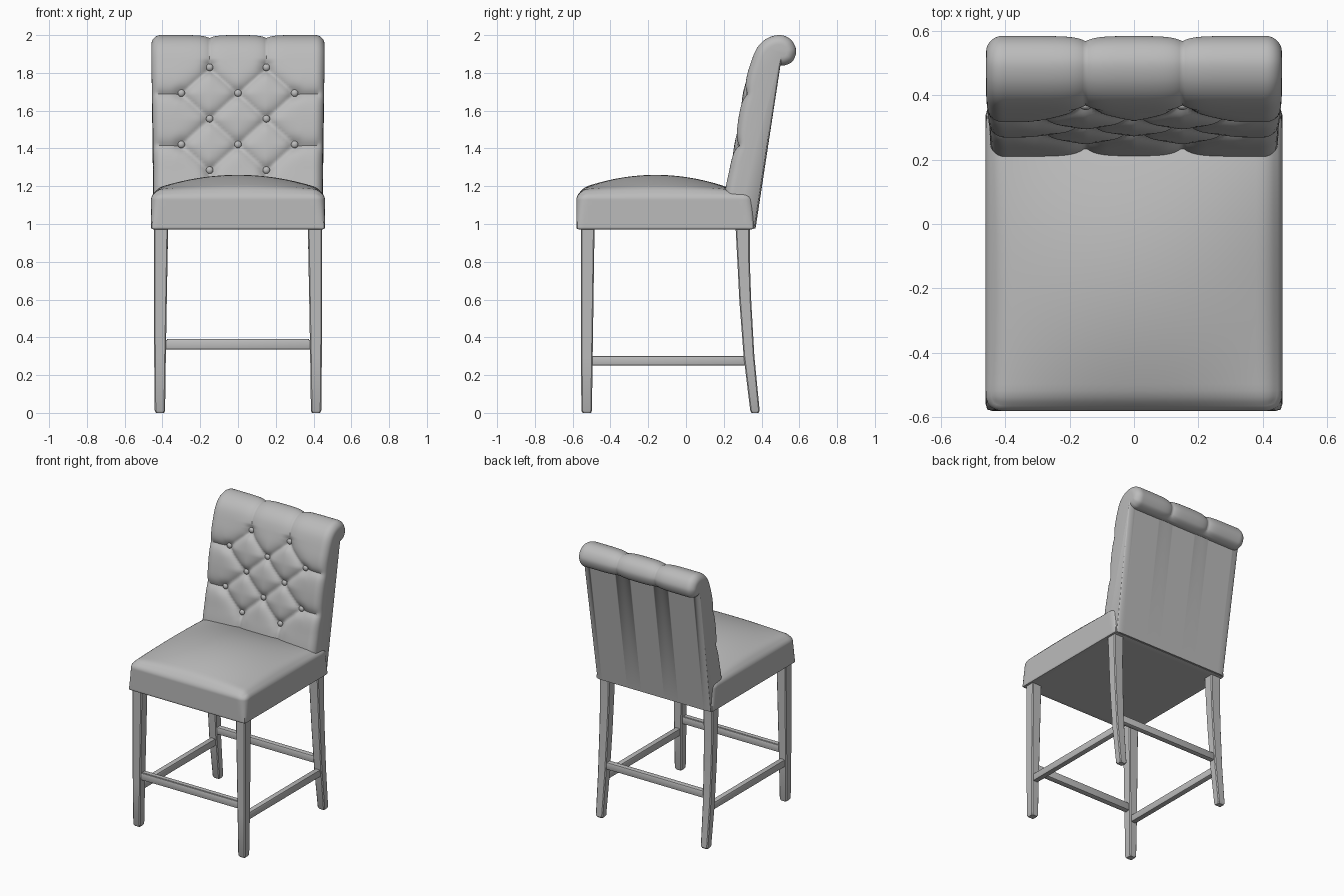
import bpy, bmesh, math
from mathutils import Vector

if "Cube" in bpy.data.objects:
    bpy.data.objects.remove(bpy.data.objects["Cube"], do_unlink=True)

grey = bpy.data.materials.new("plain_grey")
grey.use_nodes = True
GREY = (0.5, 0.5, 0.5, 1)
grey.diffuse_color = GREY
grey.node_tree.nodes["Principled BSDF"].inputs["Base Color"].default_value = GREY


def finish(name, bm, angle=40):
    """Turn a bmesh into a named, smooth-shaded object."""
    bmesh.ops.recalc_face_normals(bm, faces=bm.faces[:])
    mesh = bpy.data.meshes.new(name)
    bm.to_mesh(mesh)
    bm.free()
    mesh.materials.append(grey)
    ob = bpy.data.objects.new(name, mesh)
    bpy.context.scene.collection.objects.link(ob)
    bpy.ops.object.select_all(action='DESELECT')
    ob.select_set(True)
    bpy.context.view_layer.objects.active = ob
    bpy.ops.object.shade_smooth_by_angle(angle=math.radians(angle))
    return ob


def loft(bm, rings):
    """Skin a list of closed rings and cap both ends."""
    loops = [[bm.verts.new(p) for p in ring] for ring in rings]
    n = len(loops[0])
    for a, b in zip(loops, loops[1:]):
        for i in range(n):
            j = (i + 1) % n
            bm.faces.new((a[i], a[j], b[j], b[i]))
    bm.faces.new(loops[0])
    bm.faces.new(loops[-1])


def bar(name, lo, hi, bevel=0.008):
    """Box between two corners with softened edges."""
    bm = bmesh.new()
    bmesh.ops.create_cube(bm, size=1)
    for v in bm.verts:
        v.co = [l + (c + 0.5) * (h - l) for l, h, c in zip(lo, hi, v.co)]
    bmesh.ops.bevel(bm, geom=bm.edges[:], offset=bevel, segments=2,
                    profile=0.5, affect='EDGES')
    return finish(name, bm)


# Seat cushion: rounded box with a domed top
def build_seat():
    lo, hi = Vector((-0.46, -0.58, 0.97)), Vector((0.46, 0.36, 1.18))
    bm = bmesh.new()
    bmesh.ops.create_cube(bm, size=1)
    bmesh.ops.subdivide_edges(bm, edges=bm.edges[:], cuts=44, use_grid_fill=True)
    for v in bm.verts:
        p = Vector([l + (c + 0.5) * (h - l) for l, h, c in zip(lo, hi, v.co)])
        t = (p.z - lo.z) / (hi.z - lo.z)
        r = 0.012 + 0.05 * t
        q = Vector([min(max(c, l + r), h - r) for c, l, h in zip(p, lo, hi)])
        p = q + (p - q).normalized() * r
        dome = max(0, 1 - (p.x / 0.46) ** 2) * max(0, 1 - ((p.y + 0.16) / 0.42) ** 2)
        p.z += 0.08 * dome * t
        v.co = p
    finish("seat", bm)


build_seat()

# Tufting layout: staggered buttons, diagonal folds and edge folds
DX, DZ, Z0 = 0.15, 0.136, 1.285
buttons = []
for row in range(5):
    for x in ((-DX, DX) if row % 2 == 0 else (-2 * DX, 0, 2 * DX)):
        buttons.append((x, Z0 + row * DZ))
folds = []
for i, a in enumerate(buttons):
    for b in buttons[i + 1:]:
        if abs(abs(a[0] - b[0]) - DX) < 0.01 and abs(abs(a[1] - b[1]) - DZ) < 0.01:
            folds.append((a, b))
for x, z in buttons:
    if abs(x) > 0.2:
        folds.append(((x, z), (math.copysign(0.42, x), z)))
for x in (-DX, DX):
    folds.append(((x, Z0 + 4 * DZ), (x, 2.28)))
    folds.append(((x, Z0), (x, 1.17)))
folds = [(Vector(a), Vector(b)) for a, b in folds]


def tuft(x, v):
    """Depth of the upholstery below its outer envelope."""
    p, near = Vector((x, v)), 1.0
    for a, b in folds:
        d = b - a
        t = min(max((p - a).dot(d) / d.length_squared, 0), 1)
        near = min(near, (p - a - d * t).length)
    pit = min((p - Vector(b)).length for b in buttons)
    shallow = 0.6 if v > 1.87 else 1
    return 0.027 * shallow * math.exp(-near / 0.03) + 0.018 * math.exp(-(pit / 0.035) ** 2)


# Backrest side profile (y, z): front face, then the rolled top
CONTROL = [Vector(p) for p in (
    (0.215, 1.0), (0.205, 1.15), (0.232, 1.3), (0.26, 1.45), (0.284, 1.6),
    (0.308, 1.73), (0.335, 1.83), (0.375, 1.93), (0.43, 1.983), (0.5, 2.0),
    (0.556, 1.975), (0.583, 1.92), (0.567, 1.865), (0.53, 1.842), (0.5, 1.84))]


def spline(pts, steps):
    out = []
    for i in range(len(pts) - 1):
        a, b, c, d = (pts[min(max(i + k, 0), len(pts) - 1)] for k in (-1, 0, 1, 2))
        for s in range(steps):
            t = s / steps
            out.append(0.5 * (2 * b + (c - a) * t + (2 * a - 5 * b + 4 * c - d) * t * t
                              + (3 * b - a - 3 * c + d) * t ** 3))
    return out + [pts[-1]]


def build_back():
    path = spline(CONTROL, 10)
    soft = len(path)
    path += [Vector((0.368, 0.975)), Vector((0.25, 0.975))]
    # surface coordinate: height on the front, arc length over the roll
    coord, run = [], 0
    for i, p in enumerate(path):
        if i <= 60:
            run = p.y
        else:
            run += (p - path[i - 1]).length
        coord.append(run)
    normals = []
    for i in range(len(path)):
        t = (path[min(i + 1, soft - 1)] - path[max(i - 1, 0)]).normalized()
        normals.append(Vector((-t.y, t.x)))
    back_dir = (path[soft] - path[soft - 1]).normalized()
    for i in (soft - 1, soft):
        normals[i] = Vector((-back_dir.y, back_dir.x))
    normals[-1] = Vector((0, -1))
    n, r = 104, 0.05
    stations = [-1 + 2 * i / n for i in range(n + 1)]
    stations = sorted(stations + [s * k for s in (-1, 1) for k in (0.991, 0.997)])
    rings = []
    for u in stations:
        d = min((1 - abs(u)) * 0.455, r)
        edge = r - math.sqrt(r * r - (r - d) ** 2)
        ring = []
        for i, p in enumerate(path):
            k = min(max((p.y - 1.3) / 0.6, 0), 1)
            half = 0.447 + 0.012 * k
            x = u * half
            if i < soft - 1:
                q = p - normals[i] * (edge + tuft(x, coord[i]))
            else:
                q = p - normals[i] * edge * 0.2
            ring.append((x, q.x, q.y))
        rings.append(ring)
    bm = bmesh.new()
    loft(bm, rings)
    finish("backrest", bm, 50)
    return path[:70]


front_path = build_back()

# Upholstery buttons
for i, (x, z) in enumerate(buttons):
    y = min(front_path, key=lambda p: abs(p.y - z)).x
    bm = bmesh.new()
    bmesh.ops.create_uvsphere(bm, u_segments=16, v_segments=10, radius=0.019)
    for v in bm.verts:
        v.co = (v.co.x + x, v.co.y * 0.7 + y + 0.032, v.co.z + z)
    finish(f"button_{i + 1}", bm)


# Legs: stations are (z, front y, back y, inner x, outer x)
FRONT_LEG = [(0, -0.547, -0.503, 0.392, 0.434), (0.012, -0.554, -0.498, 0.386, 0.441),
             (0.3, -0.556, -0.494, 0.382, 0.444), (0.99, -0.557, -0.484, 0.37, 0.445)]
BACK_LEG = [(0, 0.347, 0.384, 0.392, 0.434), (0.012, 0.34, 0.39, 0.386, 0.441),
            (0.3, 0.305, 0.362, 0.382, 0.444), (0.6, 0.282, 0.345, 0.377, 0.445),
            (0.8, 0.272, 0.338, 0.373, 0.445), (0.99, 0.262, 0.338, 0.37, 0.445)]


def leg(name, table, side):
    bm = bmesh.new()
    rings = []
    c = 0.006
    for z, y0, y1, x0, x1 in table:
        ring = [(x0 + c, y0), (x1 - c, y0), (x1, y0 + c), (x1, y1 - c),
                (x1 - c, y1), (x0 + c, y1), (x0, y1 - c), (x0, y0 + c)]
        rings.append([(side * x, y, z) for x, y in ring])
    loft(bm, rings)
    finish(name, bm, 30)


for side, word in ((1, "left"), (-1, "right")):
    leg(f"front_leg_{word}", FRONT_LEG, side)
    leg(f"back_leg_{word}", BACK_LEG, side)
    xs = sorted((side * 0.393, side * 0.433))
    bar(f"side_stretcher_{word}", (xs[0], -0.505, 0.25), (xs[1], 0.32, 0.302))

# Front and back stretchers, with a foot plate on the front one
bar("front_stretcher", (-0.39, -0.545, 0.335), (0.39, -0.503, 0.387))
bar("back_stretcher", (-0.39, 0.308, 0.335), (0.39, 0.348, 0.387))
bar("foot_plate", (-0.375, -0.54, 0.384), (0.375, -0.508, 0.391), 0.002)
